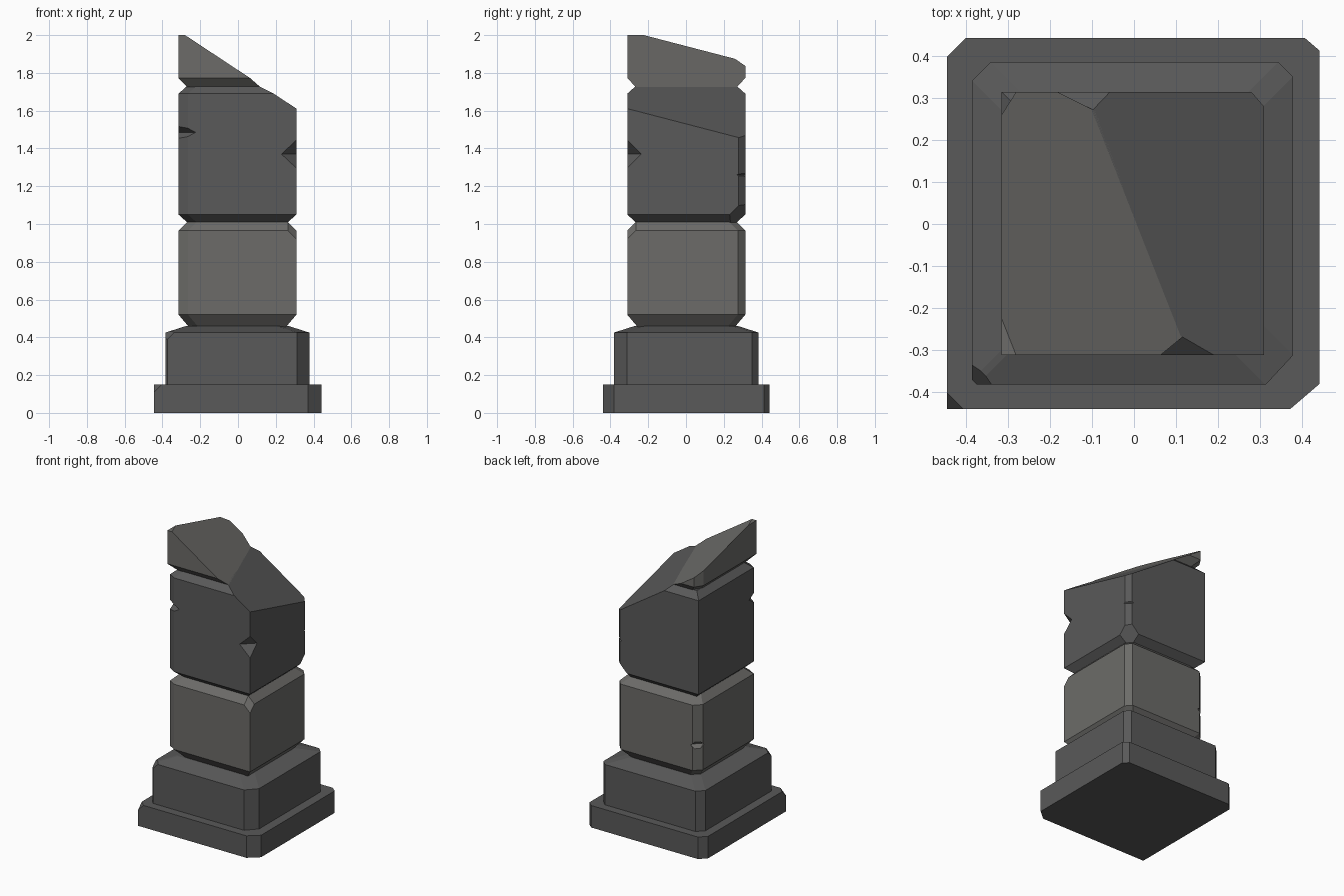
import bpy, bmesh
from mathutils import Vector

if "Cube" in bpy.data.objects:
    bpy.data.objects.remove(bpy.data.objects["Cube"])


def material(name, rgb):
    m = bpy.data.materials.new(name)
    m.diffuse_color = (*rgb, 1)
    m.use_nodes = True
    m.node_tree.nodes["Principled BSDF"].inputs["Base Color"].default_value = m.diffuse_color
    return m


DARK = material("dark_stone", (0.1, 0.1, 0.1))
WARM = material("warm_stone", (0.15, 0.148, 0.14))


def outline(x0, x1, y0, y1, cuts):
    # Rectangle with each corner cut: front-left, front-right, back-right, back-left
    (a, b), (c, d), (e, f), (g, h) = cuts
    return [(x0, y0 + b), (x0 + a, y0), (x1 - c, y0), (x1, y0 + d),
            (x1, y1 - f), (x1 - e, y1), (x0 + g, y1), (x0, y1 - h)]


def block(name, box, cuts, rings, mat, chips=(), notches=()):
    # Stack of outlines (z, inset), then flat chips, then pointed notches
    x0, x1, y0, y1 = box
    bm = bmesh.new()
    loops = []
    for z, inset in rings:
        pts = outline(x0 + inset, x1 - inset, y0 + inset, y1 - inset, cuts)
        loops.append([bm.verts.new((x, y, z)) for x, y in pts])
    for lo, hi in zip(loops, loops[1:]):
        for i in range(8):
            j = (i + 1) % 8
            bm.faces.new((lo[i], lo[j], hi[j], hi[i]))
    bm.faces.new(loops[0][::-1])
    bm.faces.new(loops[-1])
    bmesh.ops.remove_doubles(bm, verts=bm.verts[:], dist=0.0005)
    for point, normal in chips:
        geom = bm.verts[:] + bm.edges[:] + bm.faces[:]
        bmesh.ops.bisect_plane(bm, geom=geom, plane_co=point, dist=1e-5,
                               plane_no=Vector(normal).normalized(), clear_outer=True)
        rim = [e for e in bm.edges if e.is_boundary]
        if rim:
            bmesh.ops.holes_fill(bm, edges=rim, sides=0)
    bmesh.ops.recalc_face_normals(bm, faces=bm.faces[:])
    me = bpy.data.meshes.new(name)
    bm.to_mesh(me)
    bm.free()
    me.materials.append(mat)
    ob = bpy.data.objects.new(name, me)
    bpy.context.collection.objects.link(ob)
    for centre, radii in notches:
        notch(ob, centre, radii, mat)
    return ob


def notch(ob, centre, radii, mat):
    # Diamond-shaped bite taken out of an edge
    bm = bmesh.new()
    bmesh.ops.create_cone(bm, segments=4, radius1=1, radius2=0, depth=1, cap_ends=False)
    bm.clear()
    c = Vector(centre)
    tip = lambda i, s: bm.verts.new(c + Vector([s * radii[k] if k == i else 0 for k in range(3)]))
    px, nx, py, ny, pz, nz = [tip(i, s) for i in range(3) for s in (1, -1)]
    ring = [px, py, nx, ny]
    for i in range(4):
        a, b = ring[i], ring[(i + 1) % 4]
        bm.faces.new((a, b, pz))
        bm.faces.new((b, a, nz))
    me = bpy.data.meshes.new("cutter")
    bm.to_mesh(me)
    bm.free()
    me.materials.append(mat)
    cutter = bpy.data.objects.new("cutter", me)
    cutter.hide_render = True
    bpy.context.collection.objects.link(cutter)
    mod = ob.modifiers.new("bite", 'BOOLEAN')
    mod.operation = 'DIFFERENCE'
    mod.solver = 'EXACT'
    mod.object = cutter
    bpy.context.view_layer.objects.active = ob
    bpy.ops.object.modifier_apply(modifier=mod.name)
    bpy.data.objects.remove(cutter)


# Slanted break running through the two highest blocks
BREAK = ((0.31, -0.31, 1.61), (0.66, 0.26, 1))
SHAFT = (-0.315, 0.309, -0.311, 0.314)
NONE = (0, 0)

# Plinth slab
block("plinth", (-0.445, 0.441, -0.44, 0.442),
      [NONE, (0.07, 0.06), (0.035, 0.03), (0.045, 0.045)],
      [(0, 0), (0.15, 0)], DARK,
      chips=[((-0.405, -0.44, 0.15), (-1, -1, 1))])

# Base block with sloping shoulder
block("base_block", (-0.385, 0.378, -0.382, 0.385),
      [(0.012, 0.012), (0.065, 0.07), (0.035, 0.035), (0.045, 0.045)],
      [(0.15, 0), (0.425, 0), (0.46, 0.11)], DARK,
      chips=[((-0.38, -0.38, 0.385), (-1, -1, 1))])

# Lower shaft block
block("lower_shaft_block", SHAFT,
      [(0.05, 0.03), NONE, (0.035, 0.04), (0.045, 0.045)],
      [(0.455, 0.055), (0.52, 0), (0.965, 0), (1.015, 0.05)], WARM,
      chips=[((0.309, -0.311, 0.92), (1, -1, 1))],
      notches=[((-0.305, 0.305, 0.69), (0.06, 0.06, 0.04))])

# Upper shaft block, broken at the top right
block("upper_shaft_block", SHAFT,
      [(0.05, 0.03), NONE, (0.03, 0.035), NONE],
      [(1.005, 0.05), (1.05, 0), (1.69, 0), (1.73, 0.045)], DARK,
      chips=[BREAK, ((0.295, 0.295, 1.1), (1, 1, -1))],
      notches=[((0.31, -0.311, 1.37), (0.08, 0.075, 0.075)),
               ((-0.315, -0.311, 1.485), (0.09, 0.08, 0.05)),
               ((0.31, 0.314, 1.26), (0.045, 0.045, 0.025))])

# Top fragment left above the break
block("top_fragment", SHAFT,
      [NONE, NONE, NONE, (0.035, 0.055)],
      [(1.725, 0.045), (1.773, 0), (2.1, 0)], WARM,
      chips=[BREAK, ((0, 0, 2.0), (0, 0, 1))])
